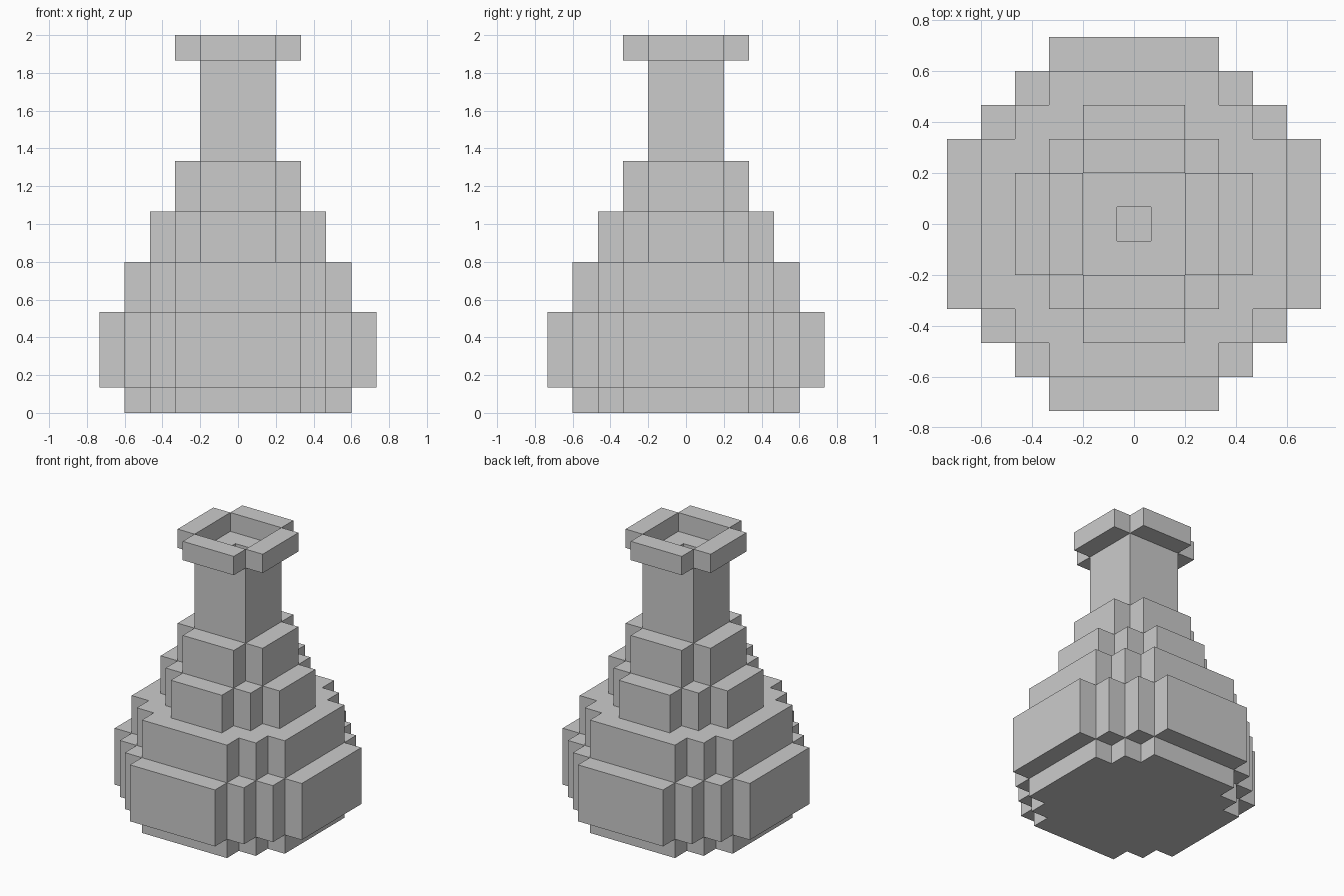
import bpy
import bmesh

cube = bpy.data.objects.get("Cube")
if cube:
    bpy.data.objects.remove(cube, do_unlink=True)

U = 2 / 15  # size of one block

grey = bpy.data.materials.new("plain grey")
grey.use_nodes = True
colour = (0.6, 0.6, 0.6, 1)
grey.diffuse_color = colour
bsdf = next(n for n in grey.node_tree.nodes if n.type == 'BSDF_PRINCIPLED')
bsdf.inputs["Base Color"].default_value = colour


def tier(name, bottom, top, steps, hole=0):
    """Stepped prism: steps maps half-depth bands in y to half-widths in x.
    steps holds the rising half-extents; the plan is symmetric in x and y."""
    def inside(x, y):
        if max(abs(x), abs(y)) < hole:
            return False
        return any(abs(x) < a and abs(y) < b
                   for a, b in zip(steps, reversed(steps)))

    # plan cut into rectangles along the step lines
    cuts = sorted({s * v for v in list(steps) + [hole] for s in (-1, 1)})
    bm = bmesh.new()
    for x0, x1 in zip(cuts, cuts[1:]):
        for y0, y1 in zip(cuts, cuts[1:]):
            if inside((x0 + x1) / 2, (y0 + y1) / 2):
                bm.faces.new([bm.verts.new((x * U, y * U, bottom * U))
                              for x, y in ((x0, y0), (x1, y0), (x1, y1), (x0, y1))])
    bmesh.ops.remove_doubles(bm, verts=bm.verts, dist=0.001)

    # raise the plan into a closed solid
    base = bm.faces[:]
    raised = bmesh.ops.extrude_face_region(bm, geom=base, use_keep_orig=True)
    verts = [g for g in raised["geom"] if isinstance(g, bmesh.types.BMVert)]
    bmesh.ops.translate(bm, verts=verts, vec=(0, 0, (top - bottom) * U))
    bmesh.ops.recalc_face_normals(bm, faces=bm.faces)
    mesh = bpy.data.meshes.new(name)
    bm.to_mesh(mesh)
    bm.free()
    mesh.materials.append(grey)
    obj = bpy.data.objects.new(name, mesh)
    bpy.context.collection.objects.link(obj)
    return obj


# Round-bellied body, narrowing in steps
BORE = 0.5
tier("base", 0, 1, (2.5, 3.5, 4.5))
tier("belly", 1, 4, (2.5, 3.5, 4.5, 5.5), BORE)
tier("upper_belly", 4, 6, (2.5, 3.5, 4.5), BORE)
tier("lower_shoulder", 6, 8, (1.5, 2.5, 3.5), BORE)
tier("upper_shoulder", 8, 10, (1.5, 2.5), BORE)

# Square neck with a narrow bore
tier("neck", 10, 14, (1.5,), BORE)

# Lip of four bars around the open mouth
for name, x, y in (("lip_left", 1, 0), ("lip_right", -1, 0),
                   ("lip_back", 0, 1), ("lip_front", 0, -1)):
    bpy.ops.mesh.primitive_cube_add(size=1, location=(2 * x * U, 2 * y * U, 14.5 * U))
    bar = bpy.context.object
    bar.name = name
    bar.scale = ((1 if x else 3) * U, (1 if y else 3) * U, U)
    bar.data.materials.append(grey)
